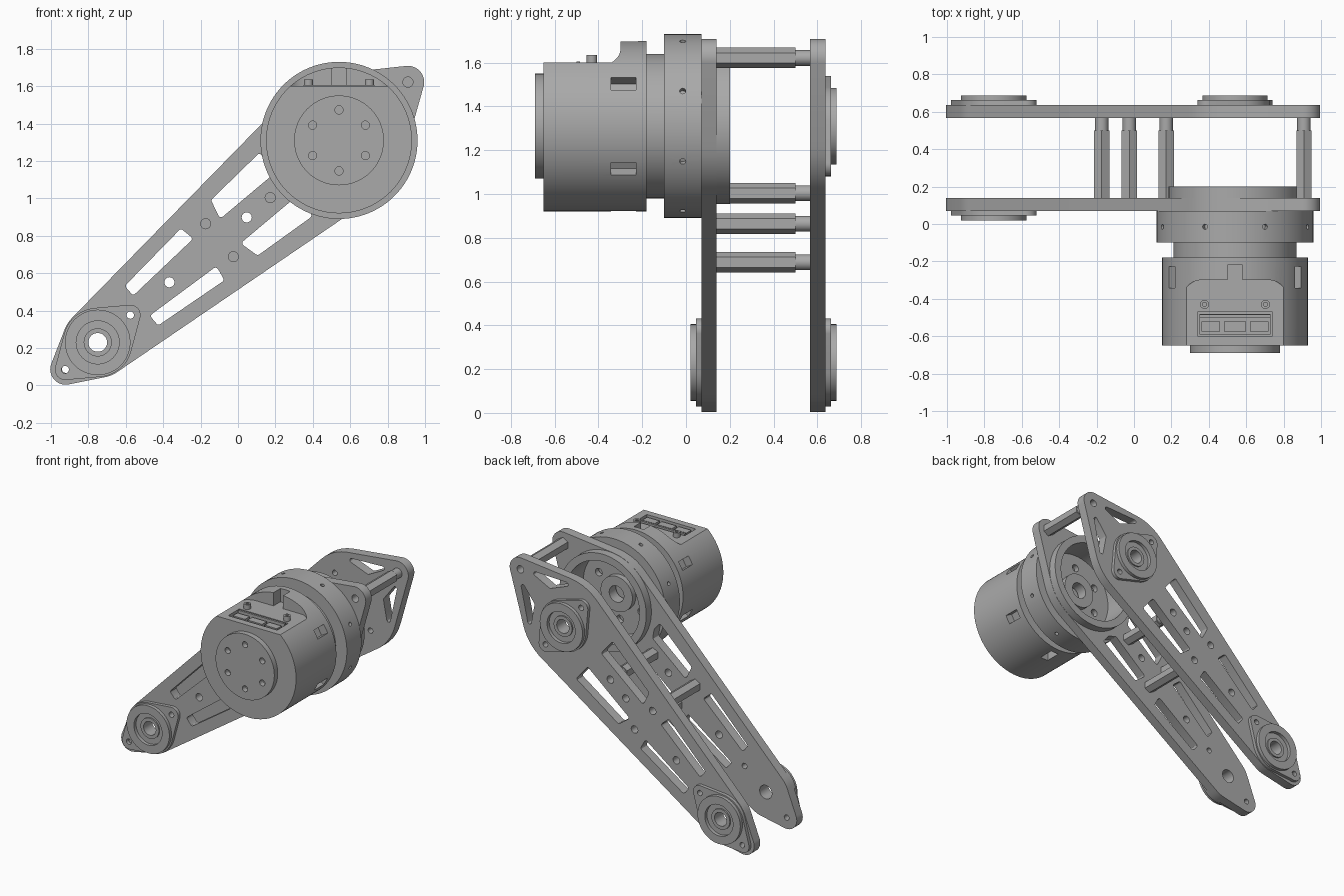
import bpy
from math import sin, cos, pi, radians
from mathutils import Vector
from mathutils.geometry import convex_hull_2d

cube = bpy.data.objects.get("Cube")
if cube:
    bpy.data.objects.remove(cube)

grey = bpy.data.materials.new("machined_grey")
grey.use_nodes = True
colour = (0.4, 0.4, 0.4, 1)
grey.diffuse_color = colour
grey.node_tree.nodes["Principled BSDF"].inputs["Base Color"].default_value = colour

PIVOT = Vector((-0.75, 0.23))
MOTOR = Vector((0.54, 1.31))
TILT = radians(40)
REACH = 1.68            # pivot to motor along the arm
TIP = 2.165             # pivot to tip hole along the arm


def arm(u, v):
    """Arm coordinates (along, across) to front-plane x, z."""
    return PIVOT + Vector((u * cos(TILT) - v * sin(TILT), u * sin(TILT) + v * cos(TILT)))


def circle(c, r, n=48):
    return [Vector((c[0] + r * cos(2 * pi * i / n), c[1] + r * sin(2 * pi * i / n))) for i in range(n)]


def hull(discs, n=48):
    """Rounded outline wrapped round a set of (centre, radius) discs."""
    pts = [p for c, r in discs for p in circle(c, r, n)]
    return [pts[i] for i in convex_hull_2d(pts)]


def polar(c, r, a):
    return Vector((c[0] + r * cos(a), c[1] + r * sin(a)))


def prism(name, loops, a, b, axis="Y"):
    """Extrude an outline with holes from a to b along y or z."""
    cu = bpy.data.curves.new(name, "CURVE")
    cu.dimensions, cu.fill_mode, cu.extrude = "2D", "BOTH", (b - a) / 2
    for loop in loops:
        s = cu.splines.new("POLY")
        s.points.add(len(loop) - 1)
        for p, co in zip(s.points, loop):
            p.co = (co[0], co[1], 0, 1)
        s.use_cyclic_u = True
    ob = bpy.data.objects.new(name, cu)
    bpy.context.collection.objects.link(ob)
    if axis == "Y":
        ob.rotation_euler.x = pi / 2
        ob.location.y = (a + b) / 2
    else:
        ob.location.z = (a + b) / 2
    bpy.ops.object.select_all(action="DESELECT")
    ob.select_set(True)
    bpy.context.view_layer.objects.active = ob
    bpy.ops.object.convert(target="MESH")
    ob = bpy.context.object
    bpy.ops.object.mode_set(mode="EDIT")
    bpy.ops.mesh.select_all(action="SELECT")
    bpy.ops.mesh.remove_doubles(threshold=0.0001)
    bpy.ops.mesh.normals_make_consistent(inside=False)
    bpy.ops.object.mode_set(mode="OBJECT")
    ob.data.materials.clear()
    ob.data.materials.append(grey)
    bpy.ops.object.shade_smooth_by_angle(angle=radians(30))
    return ob


def box(name, lo, hi):
    corners = [(lo[0], lo[1]), (hi[0], lo[1]), (hi[0], hi[1]), (lo[0], hi[1])]
    return prism(name, [corners], lo[2], hi[2], "Z")


def cut(ob, cutters):
    for c in cutters:
        m = ob.modifiers.new("cut", "BOOLEAN")
        m.operation, m.object, m.solver = "DIFFERENCE", c, "EXACT"
        bpy.context.view_layer.objects.active = ob
        bpy.ops.object.modifier_apply(modifier=m.name)
        bpy.data.objects.remove(c)


# Arm plates
def slot(corners, side, r=0.015):
    return hull([(arm(u, side * v), r) for u, v in corners], 12)


outline = hull([(arm(-0.223, 0), 0.083), (PIVOT, 0.19), (MOTOR, 0.357), (arm(TIP, 0), 0.087)])
shared = [circle(PIVOT, 0.05)]
shared += [circle(arm(u, v), 0.027, 24) for u, v in
           [(0.5, 0), (0.85, -0.115), (0.85, 0.115), (1.04, 0), (1.204, 0), (TIP, 0)]]
shared += [circle(arm(u, 0), 0.02, 16) for u in (-0.223, 0.227)]
for side in (1, -1):
    shared.append(slot([(0.32, 0.085), (0.73, 0.11), (0.72, 0.165), (0.32, 0.125)], side))
long_slot = [(0.945, 0.1), (1.36, 0.1), (1.36, 0.215), (0.965, 0.18)]
short_slot = [(0.945, 0.1), (1.27, 0.1), (1.3, 0.15), (1.3, 0.205), (0.965, 0.18)]
web = [(1.87, 0.235), (1.94, 0.11), (2.07, 0.08)]
front_holes = [slot(short_slot, s) for s in (1, -1)] + [circle(MOTOR, 0.3, 64)]
back_holes = [slot(w, s) for s in (1, -1) for w in (long_slot, web)] + [circle(MOTOR, 0.05)]
across = TILT + pi / 2
back_holes += [circle(polar(MOTOR, s * 0.227, across), 0.02, 16) for s in (1, -1)]
prism("front_arm_plate", [outline] + shared + front_holes, 0.07, 0.14)
prism("back_arm_plate", [outline] + shared + back_holes, 0.567, 0.637)


# Bearing flanges: base with two ears, raised collar, recessed bearing
def bearing_flange(name, c, angle, y, d):
    ears = [polar(c, s * 0.227, angle) for s in (1, -1)]
    base = hull([(c, 0.185)] + [(e, 0.055) for e in ears])

    def layer(part, loops, near, far):
        a, b = sorted((y + d * near, y + d * far))
        prism(name + part, loops, a, b)

    layer("_base", [base, circle(c, 0.12)] + [circle(e, 0.02, 16) for e in ears], 0, 0.025)
    layer("_collar", [circle(c, 0.175), circle(c, 0.115)], 0.025, 0.05)
    layer("_bearing", [circle(c, 0.12), circle(c, 0.05)], 0, 0.02)
    layer("_bearing_lip", [circle(c, 0.075), circle(c, 0.05)], 0.02, 0.03)


bearing_flange("front_pivot", PIVOT, TILT, 0.07, -1)
bearing_flange("back_pivot", PIVOT, TILT, 0.637, 1)
bearing_flange("back_motor_axle", MOTOR, across, 0.637, 1)

# Hexagonal standoffs with a round end
for i, (u, v) in enumerate([(0.85, -0.115), (0.85, 0.115), (1.204, 0), (TIP, 0)]):
    c = arm(u, v)
    prism(f"standoff_{i + 1}", [[polar(c, 0.047, pi / 6 + k * pi / 3) for k in range(6)]], 0.14, 0.5)
    prism(f"standoff_end_{i + 1}", [circle(c, 0.036, 24)], 0.5, 0.567)

# Motor mount: wide collar, rear ring, recessed rear floor
screw_angles = [pi / 2 + k * pi / 3 for k in range(6)]
mount = prism("mount_collar", [circle(MOTOR, 0.42, 96), circle(MOTOR, 0.3, 64)], -0.1, 0.07)
radial = []
for k in range(8):
    a = pi / 8 + k * pi / 4
    bpy.ops.mesh.primitive_cylinder_add(vertices=12, radius=0.014, depth=0.06)
    ob = bpy.context.object
    p = polar(MOTOR, 0.42, a)
    ob.location, ob.rotation_euler = (p.x, -0.015, p.y), (0, pi / 2 - a, 0)
    radial.append(ob)
cut(mount, radial)
prism("rear_ring", [circle(MOTOR, 0.355, 96), circle(MOTOR, 0.3, 64)], 0.14, 0.2)
prism("rear_floor", [circle(MOTOR, 0.3, 64), circle(MOTOR, 0.06)]
      + [circle(polar(MOTOR, 0.2, a), 0.028, 16) for a in screw_angles], -0.04, 0.0)
prism("rear_hub", [circle(MOTOR, 0.13), circle(MOTOR, 0.06)], 0.0, 0.04)
prism("motor_neck", [circle(MOTOR, 0.33, 96)], -0.18, -0.06)

# Motor body with a flat on top and six vent windows
body = prism("motor_body", [circle(MOTOR, 0.39, 96)], -0.65, -0.18)
x = MOTOR.x
flat = hull([((x + s * 0.29, -0.8), 0.01) for s in (1, -1)] + [((x + s * 0.18, -0.4), 0.1) for s in (1, -1)])
cutters = [prism("cut_flat", [flat], 1.6, 1.8, "Z"),
           box("cut_cable_notch", (x - 0.04, -0.5, 1.6), (x + 0.04, -0.22, 1.8)),
           box("cut_pocket", (x - 0.2, -0.6, 1.54), (x + 0.2, -0.47, 1.7))]
for k in range(6):
    a = pi / 6 + k * pi / 3
    if k == 1:
        continue            # the top one is the cable notch
    p = polar(MOTOR, 0.38, a)
    bpy.ops.mesh.primitive_cube_add(size=1, location=(p.x, -0.285, p.y), rotation=(0, -a, 0))
    ob = bpy.context.object
    ob.scale = (0.1, 0.115, 0.065)
    cutters.append(ob)
cut(body, cutters)
bpy.context.view_layer.objects.active = body
body.select_set(True)
bpy.ops.object.shade_smooth_by_angle(angle=radians(30))

# Output disc with six screw holes
prism("output_disc", [circle(MOTOR, 0.24, 64)]
      + [circle(polar(MOTOR, 0.163, a), 0.022, 20) for a in screw_angles], -0.69, -0.65)

# Connectors and screws on the flat
prism("circuit_board", [[(x - 0.19, -0.59), (x + 0.19, -0.59), (x + 0.19, -0.48), (x - 0.19, -0.48)]], 1.54, 1.555, "Z")
for i, (mid, half) in enumerate([(-0.13, 0.05), (0, 0.06), (0.13, 0.05)]):
    box(f"connector_{i + 1}", (x + mid - half, -0.575, 1.55), (x + mid + half, -0.52, 1.595))
box("connector_strip", (x - 0.19, -0.5, 1.55), (x + 0.19, -0.485, 1.605))
for s in (1, -1):
    c = (x + s * 0.163, -0.43)
    prism("cover_screw", [circle(c, 0.024, 20), circle(c, 0.012, 6)], 1.6, 1.635, "Z")
